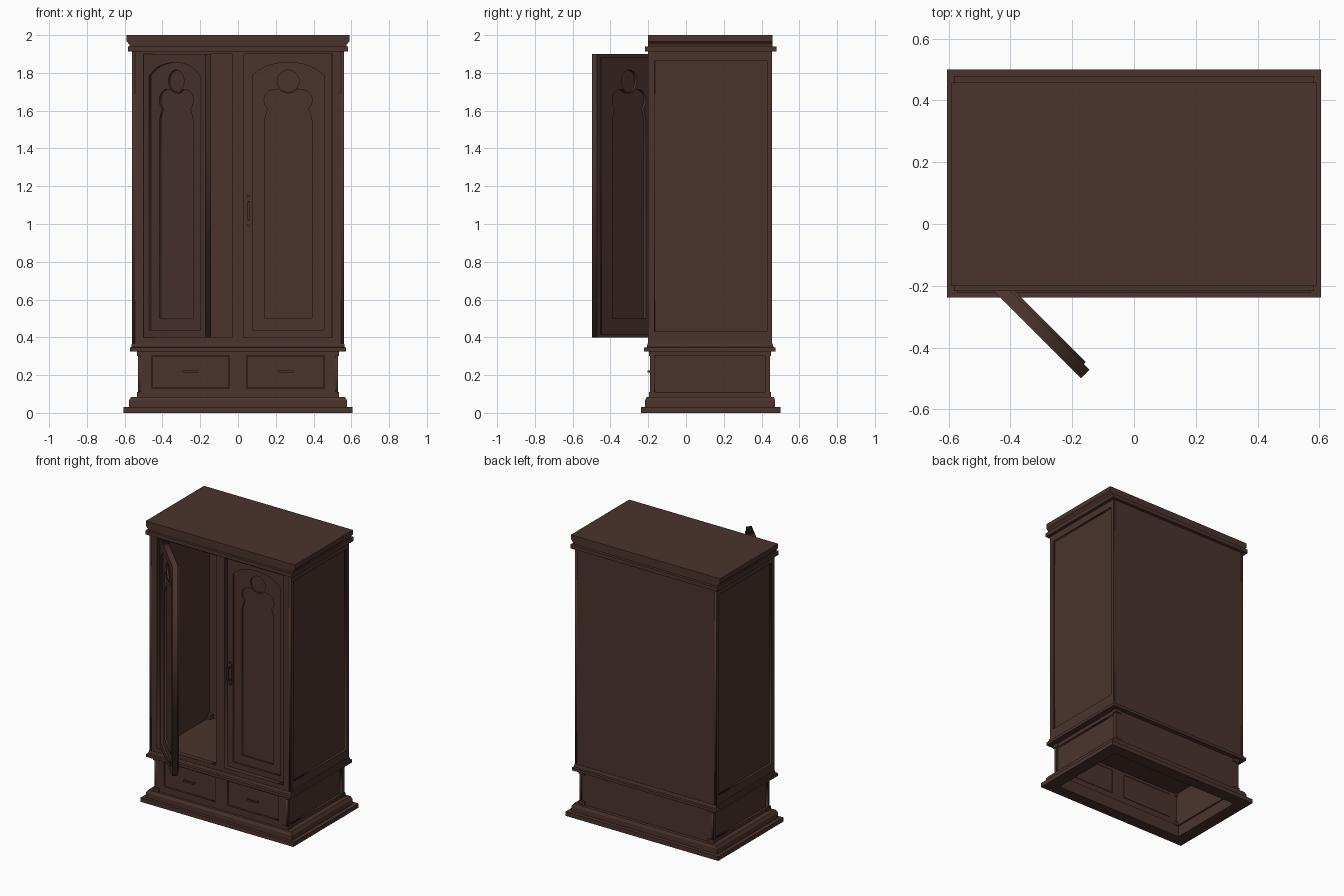
import bpy, bmesh, math
from mathutils import Matrix

if "Cube" in bpy.data.objects:
    bpy.data.objects.remove(bpy.data.objects["Cube"])

wood = bpy.data.materials.new("dark_brown_wood")
wood.diffuse_color = (0.07, 0.034, 0.026, 1)
wood.use_nodes = True
wood.node_tree.nodes["Principled BSDF"].inputs["Base Color"].default_value = wood.diffuse_color
T = Matrix.Translation
RX = Matrix.Rotation(math.pi / 2, 4, 'X')
RZ = lambda deg: Matrix.Rotation(math.radians(deg), 4, 'Z')
FLIP = Matrix.Scale(-1, 4, (1, 0, 0))


def add(name, mesh, m=Matrix()):
    mesh.transform(m)
    if m.determinant() < 0:
        mesh.flip_normals()
    mesh.materials.clear()
    mesh.materials.append(wood)
    ob = bpy.data.objects.new(name, mesh)
    bpy.context.collection.objects.link(ob)
    return ob


def loft(name, sections, closed=False, m=Matrix()):
    """Stack of rectangles (x0, x1, y0, y1, z), capped or closed into a ring."""
    bm = bmesh.new()
    rows = [[bm.verts.new(p) for p in ((a, c, z), (b, c, z), (b, d, z), (a, d, z))]
            for a, b, c, d, z in sections]
    pairs = list(zip(rows, rows[1:])) + ([(rows[-1], rows[0])] if closed else [])
    for lo, hi in pairs:
        for i in range(4):
            j = (i + 1) % 4
            bm.faces.new((lo[i], lo[j], hi[j], hi[i]))
    if not closed:
        bm.faces.new(rows[0][::-1])
        bm.faces.new(rows[-1])
    bmesh.ops.recalc_face_normals(bm, faces=bm.faces)
    me = bpy.data.meshes.new(name)
    bm.to_mesh(me)
    bm.free()
    return add(name, me, m)


def box(name, x0, x1, y0, y1, z0, z1, m=Matrix()):
    return loft(name, [(x0, x1, y0, y1, z0), (x0, x1, y0, y1, z1)], m=m)


def rect(x0, x1, z0, z1):
    return [(x0, z0), (x1, z0), (x1, z1), (x0, z1)]


def arc(cx, cz, r, a0, a1, n):
    return [(cx + r * math.cos(math.radians(a0 + (a1 - a0) * i / n)),
             cz + r * math.sin(math.radians(a0 + (a1 - a0) * i / n))) for i in range(n + 1)]


def plate(name, outline, holes, d0, d1, m):
    """Upright plate with holes; depth d0..d1 runs along local +y."""
    cu = bpy.data.curves.new(name, 'CURVE')
    cu.dimensions = '2D'
    cu.fill_mode = 'BOTH'
    cu.extrude = (d1 - d0) / 2
    for pts in [outline] + holes:
        s = cu.splines.new('POLY')
        s.points.add(len(pts) - 1)
        for p, (x, z) in zip(s.points, pts):
            p.co = (x, z, 0, 1)
        s.use_cyclic_u = True
    tmp = bpy.data.objects.new("tmp", cu)
    bpy.context.collection.objects.link(tmp)
    bpy.context.view_layer.update()
    me = bpy.data.meshes.new_from_object(tmp.evaluated_get(bpy.context.evaluated_depsgraph_get()))
    bpy.data.objects.remove(tmp)
    return add(name, me, m @ RX @ T((0, 0, -(d0 + d1) / 2)))


# stepped plinth ring, open underneath
loft("plinth", [(-x, x, a, b, z) for x, a, b, z in (
    (.605, -.238, .5, 0), (.605, -.238, .5, .03), (.578, -.217, .472, .03),
    (.578, -.217, .472, .065), (.565, -.208, .465, .085),
    (.515, -.155, .415, .085), (.515, -.155, .415, 0))], closed=True)

# lower case with two drawers
drawers = [rect(-.455, -.048, .13, .305), rect(.048, .455, .13, .305)]
plate("lower_front", rect(-.515, .515, .08, .33), drawers, 0, .025, T((0, -.19, 0)))
for d in drawers:
    (x0, z0), (x1, z1) = d[0], d[2]
    c = (x0 + x1) / 2
    box("drawer_front", x0 + .003, x1 - .003, -.182, -.165, z0 + .003, z1 - .003)
    box("drawer_handle", c - .042, c + .042, -.203, -.196, .213, .225)
    for s in (-1, 1):
        box("drawer_handle_post", c + s * .036 - .005, c + s * .036 + .005, -.198, -.18, .214, .224)
box("lower_back", -.515, .515, .425, .442, .08, .33)

# upper case front frame, back
openings = [rect(-.5, -.033, .4, 1.9), rect(.033, .5, .4, 1.9)]
plate("front_frame", rect(-.545, .545, .36, 1.92), openings, 0, .035, T((0, -.2, 0)))
box("back_panel", -.545, .545, .435, .455, .36, 1.92)

# framed sides, corner blocks, both halves
for m in (Matrix(), FLIP):
    side = m @ T((.56, 0, 0)) @ RZ(90)
    plate("side_frame", rect(-.2, .455, .36, 1.92), [rect(-.168, .428, .43, 1.865)], 0, .015, side)
    box("side_panel", .53, .545, -.165, .436, .36, 1.92, m)
    low = m @ T((.53, 0, 0)) @ RZ(90)
    plate("lower_side_frame", rect(-.19, .445, .08, .33), [rect(-.168, .42, .11, .3)], 0, .015, low)
    box("lower_side_panel", .505, .515, -.165, .425, .08, .33, m)
    for z0, z1 in ((.08, .11), (.302, .33)):
        box("front_corner_block", .487, .535, -.197, -.15, z0, z1, m)
        box("back_corner_block", .487, .535, .41, .45, z0, z1, m)
    box("inner_corner_block", .5, .53, .405, .435, .365, .4, m)

# waist moulding (its top is the wardrobe floor)
loft("waist_moulding", [(-x, x, a, b, z) for x, a, b, z in (
    (.572, -.222, .475, .325), (.572, -.222, .475, .345),
    (.565, -.208, .463, .348), (.562, -.203, .458, .368))])

# cornice
box("cornice_moulding", -.582, .582, -.217, .478, 1.913, 1.94)
loft("cornice", [(-x, x, -.2, .458, z) for x, z in (
    (.572, 1.935), (.575, 1.95), (.59, 1.967), (.59, 2))])
box("wardrobe_ceiling", -.545, .545, -.19, .44, 1.9, 1.92)

# door shapes, measured from the door centre line
W = .2325
slab = rect(-W, W, .4, 1.9)
right_arch = [(.19, .44), (.19, 1.785), (.16, 1.81), (.125, 1.831), (.085, 1.845), (.04, 1.853)]
arch = right_arch + [(0, 1.856)] + [(-x, z) for x, z in right_arch[::-1]]
half = [(.125, .5), (.125, 1.55), (.117, 1.58)] + arc(.07, 1.655, .057, -50, 100, 12)
tracery = half + arc(0, 1.757, .066, -40, -140, 12) + [(-x, z) for x, z in half[::-1]]
roundel = arc(0, 1.757, .058, 0, 345, 23)


def door(side, m):
    plate(side + "_door_frame", slab, [arch], 0, .012, m)
    plate(side + "_door_tracery", slab, [tracery, roundel], .012, .024, m)
    plate(side + "_door_panel", slab, [], .024, .03, m)
    plate(side + "_door_inner_tracery", slab, [tracery, roundel], .03, .039, m)
    plate(side + "_door_lip", rect(-W + .026, W - .026, .415, 1.882),
          [tracery, roundel], .039, .048, m)


door("left", T((-.5, -.17, 0)) @ RZ(-45) @ T((W, 0, 0)))
right = T((.2655, -.167, 0))
door("right", right)

# pull handle on the closed door
h = -.21
box("door_handle_plate", h - .012, h + .012, -.004, .002, 1.0, 1.14, right)
box("door_handle_bar", h - .006, h + .006, -.03, -.02, 1.02, 1.12, right)
for z in (1.025, 1.115):
    box("door_handle_post", h - .005, h + .005, -.022, 0, z - .006, z + .006, right)
for z in (.993, 1.147):
    box("door_handle_tip", h - .006, h + .006, -.008, .002, z - .007, z + .007, right)
